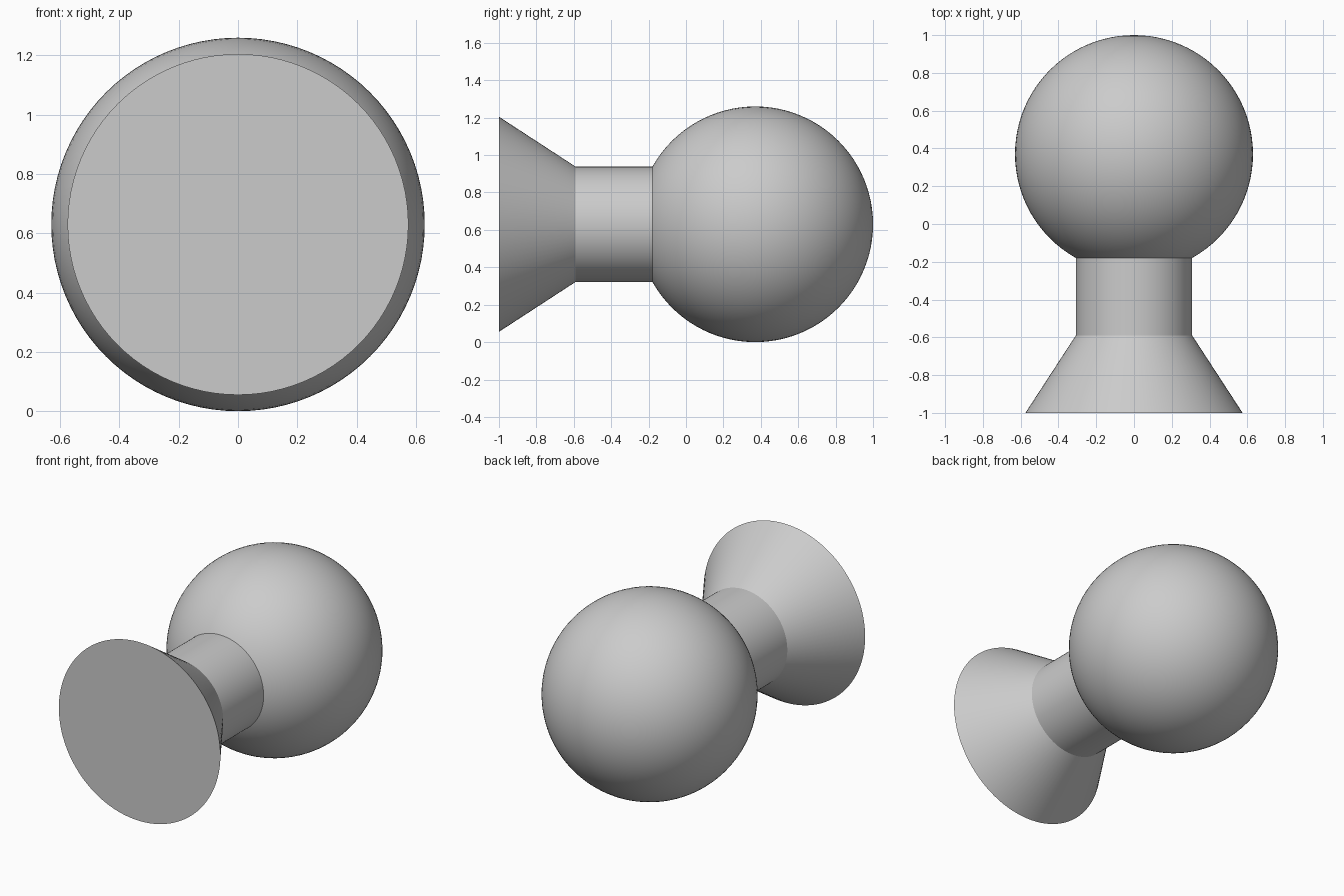
import bpy
import bmesh
import math
from mathutils import Matrix, Vector

cube = bpy.data.objects.get("Cube")
if cube:
    bpy.data.objects.remove(cube, do_unlink=True)

BALL_R = 0.63
NECK_R = 0.308
BASE_R = 0.575
AXIS_Z = BALL_R
BALL_Y = 1 - BALL_R

grey = bpy.data.materials.new("light grey")
grey.use_nodes = True
colour = (0.6, 0.6, 0.6, 1)
grey.diffuse_color = colour
grey.node_tree.nodes["Principled BSDF"].inputs["Base Color"].default_value = colour


def add_object(name, bm, y):
    """Turn a mesh built along +z into a smooth part lying along +y."""
    bmesh.ops.recalc_face_normals(bm, faces=bm.faces)
    mesh = bpy.data.meshes.new(name)
    bm.transform(Matrix.Rotation(math.radians(-90), 4, "X"))
    bm.to_mesh(mesh)
    bm.free()
    mesh.materials.append(grey)
    obj = bpy.data.objects.new(name, mesh)
    obj.location = (0, y, AXIS_Z)
    bpy.context.collection.objects.link(obj)
    bpy.ops.object.select_all(action="DESELECT")
    obj.select_set(True)
    bpy.context.view_layer.objects.active = obj
    bpy.ops.object.shade_smooth_by_angle(angle=math.radians(30))


# Flared base and neck, turned from one profile (radius, length)
profile = [(0, 0), (BASE_R, 0), (NECK_R, 0.41), (NECK_R, 0.86), (0, 0.86)]
bm = bmesh.new()
verts = [bm.verts.new((r, 0, h)) for r, h in profile]
edges = [bm.edges.new(pair) for pair in zip(verts, verts[1:])]
bmesh.ops.spin(bm, geom=verts + edges, cent=Vector(), axis=(0, 0, 1),
               angle=math.tau, steps=96, use_merge=True)
bmesh.ops.remove_doubles(bm, verts=bm.verts, dist=0.0001)
add_object("flared_base_and_neck", bm, -1)

# Ball
bm = bmesh.new()
bmesh.ops.create_uvsphere(bm, u_segments=96, v_segments=48, radius=BALL_R)
add_object("ball", bm, BALL_Y)
